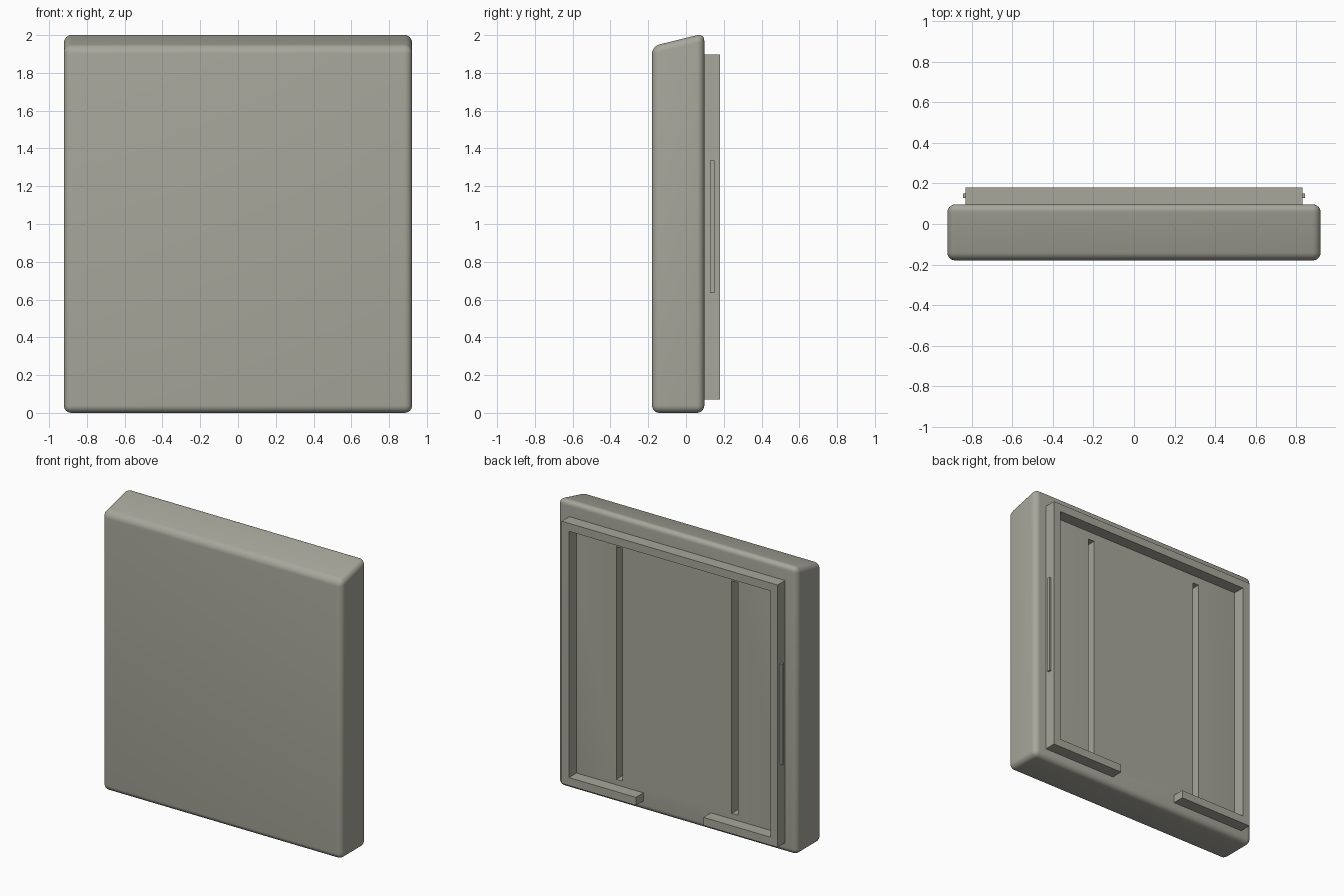
import bpy, bmesh, math

if "Cube" in bpy.data.objects:
    bpy.data.objects.remove(bpy.data.objects["Cube"])

mat = bpy.data.materials.new("warm_grey")
mat.diffuse_color = (0.39, 0.385, 0.33, 1)
mat.use_nodes = True
mat.node_tree.nodes["Principled BSDF"].inputs["Base Color"].default_value = mat.diffuse_color


def prism(name, profile, axis, lo, hi):
    """Extrude a closed 2D profile along x (profile = y,z) or y (profile = x,z)."""
    bm = bmesh.new()
    place = (lambda p, t: (t, p[0], p[1])) if axis == 'x' else (lambda p, t: (p[0], t, p[1]))
    a = [bm.verts.new(place(p, lo)) for p in profile]
    b = [bm.verts.new(place(p, hi)) for p in profile]
    bm.faces.new(a)
    bm.faces.new(b[::-1])
    n = len(profile)
    for i in range(n):
        j = (i + 1) % n
        bm.faces.new((a[i], b[i], b[j], a[j]))
    bmesh.ops.recalc_face_normals(bm, faces=bm.faces)
    mesh = bpy.data.meshes.new(name)
    bm.to_mesh(mesh)
    bm.free()
    mesh.materials.append(mat)
    ob = bpy.data.objects.new(name, mesh)
    bpy.context.collection.objects.link(ob)
    return ob


def box(name, x0, x1, y0, y1, z0, z1):
    return prism(name, [(x0, z0), (x1, z0), (x1, z1), (x0, z1)], 'y', y0, y1)


FRONT, BACK, RIM = -0.18, 0.097, 0.18

# Rounded slab with a top that slopes down to the front
body = prism("body", [(FRONT, 0), (BACK, 0), (BACK, 2.009), (FRONT, 1.941)], 'x', -0.922, 0.922)
bevel = body.modifiers.new("rounding", 'BEVEL')
bevel.width = 0.04
bevel.segments = 6
bevel.limit_method = 'NONE'

# Two long slots sunk into the back
for side, name in ((-1, "left"), (1, "right")):
    x0, x1 = sorted((side * 0.42, side * 0.468))
    cutter = box(name + "_slot_cutter", x0, x1, BACK - 0.1, BACK + 0.1, 0.165, 1.785)
    cutter.hide_render = True
    cutter.hide_set(True)
    cut = body.modifiers.new(name + "_slot", 'BOOLEAN')
    cut.operation = 'DIFFERENCE'
    cut.solver = 'EXACT'
    cut.object = cutter

bpy.context.view_layer.objects.active = body
body.select_set(True)
for m in list(body.modifiers):
    bpy.ops.object.modifier_apply(modifier=m.name)
bpy.ops.object.shade_smooth_by_angle(angle=math.radians(30))

# Raised rim on the back, open in the middle of the bottom edge
W, T, Z0, Z1, GAP = 0.832, 0.056, 0.07, 1.897, 0.26
prism("back_rim", [(GAP, Z0), (W, Z0), (W, Z1), (-W, Z1), (-W, Z0), (-GAP, Z0),
                   (-GAP, Z0 + T), (-W + T, Z0 + T), (-W + T, Z1 - T),
                   (W - T, Z1 - T), (W - T, Z0 + T), (GAP, Z0 + T)],
      'y', BACK - 0.002, RIM)

# Thin catch ridges on the outer sides of the rim
for side, name in ((-1, "left"), (1, "right")):
    x0, x1 = sorted((side * (W - 0.01), side * (W + 0.013)))
    box(name + "_catch", x0, x1, 0.128, 0.151, 0.635, 1.335)
